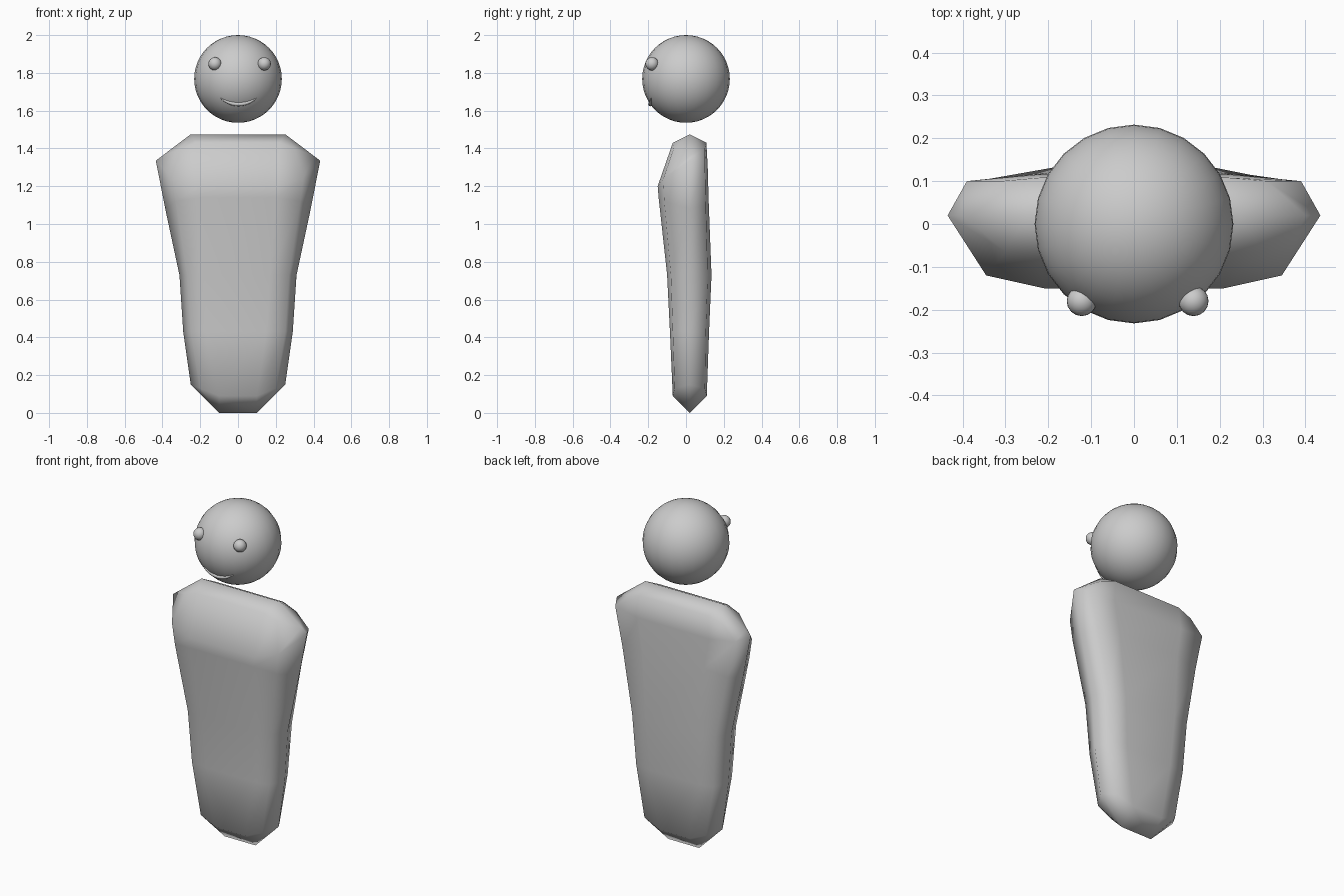
import bpy
import bmesh
from math import sqrt

if "Cube" in bpy.data.objects:
    bpy.data.objects.remove(bpy.data.objects["Cube"])

grey = bpy.data.materials.new("plain grey")
grey.use_nodes = True
GREY = (0.6, 0.6, 0.6, 1)
grey.diffuse_color = GREY
grey.node_tree.nodes["Principled BSDF"].inputs["Base Color"].default_value = GREY

HEAD_Z, HEAD_R, RIDGE_Y = 1.768, 0.232, 0.02


def finish(obj, name):
    obj.name = name
    obj.data.materials.append(grey)
    return obj


def ball(name, location, radius, segments, rings):
    bpy.ops.mesh.primitive_uv_sphere_add(
        segments=segments, ring_count=rings, radius=radius, location=location)
    bpy.ops.object.shade_smooth()
    return finish(bpy.context.object, name)


def head_front(x, z):
    return -sqrt(HEAD_R ** 2 - x ** 2 - (z - HEAD_Z) ** 2)


# Body levels: side (x, z), front outer (x, y, z), front inner (x, y),
# back (x, y, z); each level is mirrored into a closed loop
levels = [
    ((0.25, 0.15), (0.20, -0.06, 0.13), (0.10, -0.07, 0.09), (0.20, 0.10, 0.13), (0.10, 0.11, 0.09)),
    ((0.29, 0.43), (0.25, -0.07, 0.43), (0.15, -0.085, 0.43), (0.25, 0.105, 0.43), (0.15, 0.122, 0.43)),
    ((0.31, 0.73), (0.27, -0.08, 0.73), (0.17, -0.10, 0.73), (0.27, 0.115, 0.73), (0.17, 0.135, 0.73)),
    ((0.385, 1.08), (0.33, -0.115, 1.12), (0.20, -0.145, 1.14), (0.34, 0.105, 1.10), (0.20, 0.12, 1.12)),
    ((0.435, 1.335), (0.345, -0.12, 1.24), (0.21, -0.15, 1.20), (0.39, 0.10, 1.32), (0.23, 0.115, 1.30)),
    ((0.40, 1.362), (0.30, -0.065, 1.40), (0.22, -0.07, 1.43), (0.31, 0.10, 1.40), (0.22, 0.108, 1.43)),
]
bm = bmesh.new()
loops = []
for (side_x, side_z), front_out, front_in, back_out, back_in in levels:
    half = [front_in, front_out, (side_x, RIDGE_Y, side_z), back_out, back_in]
    points = half + [(-x, y, z) for x, y, z in reversed(half)]
    loops.append([bm.verts.new(p) for p in points])
for low, high in zip(loops, loops[1:]):
    for i in range(len(low)):
        j = (i + 1) % len(low)
        bm.faces.new((low[i], low[j], high[j], high[i]))
# Close both ends onto a short ridge
for loop, half_width, z in ((loops[0], 0.10, 0), (loops[-1], 0.25, 1.475)):
    right = bm.verts.new((half_width, RIDGE_Y, z))
    left = bm.verts.new((-half_width, RIDGE_Y, z))
    for i in range(4):
        bm.faces.new((loop[i], loop[i + 1], right))
        bm.faces.new((loop[5 + i], loop[6 + i], left))
    bm.faces.new((loop[4], loop[5], left, right))
    bm.faces.new((loop[9], loop[0], right, left))
bmesh.ops.recalc_face_normals(bm, faces=bm.faces)
mesh = bpy.data.meshes.new("body")
bm.to_mesh(mesh)
bm.free()
mesh.shade_smooth()
body = bpy.data.objects.new("body", mesh)
bpy.context.collection.objects.link(body)
finish(body, "body")

# Head and eyes
ball("head", (0, 0, HEAD_Z), HEAD_R, 24, 24)
ball("right_eye", (-0.122, -0.18, 1.848), 0.035, 16, 12)
ball("left_eye", (0.139, -0.18, 1.848), 0.035, 16, 12)

# Smile: a tapered tube following the face
curve = bpy.data.curves.new("smile", "CURVE")
curve.dimensions = "3D"
curve.bevel_depth = 0.011
curve.bevel_resolution = 2
curve.use_fill_caps = True
spline = curve.splines.new("POLY")
COUNT = 13
spline.points.add(COUNT - 1)
for i, point in enumerate(spline.points):
    t = 2 * i / (COUNT - 1) - 1
    x, z = 0.003 + 0.095 * t, 1.634 + 0.031 * t * t
    point.co = (x, head_front(x, z), z, 1)
    point.radius = 1 - 0.8 * t * t
smile = bpy.data.objects.new("smile", curve)
bpy.context.collection.objects.link(smile)
finish(smile, "smile")
